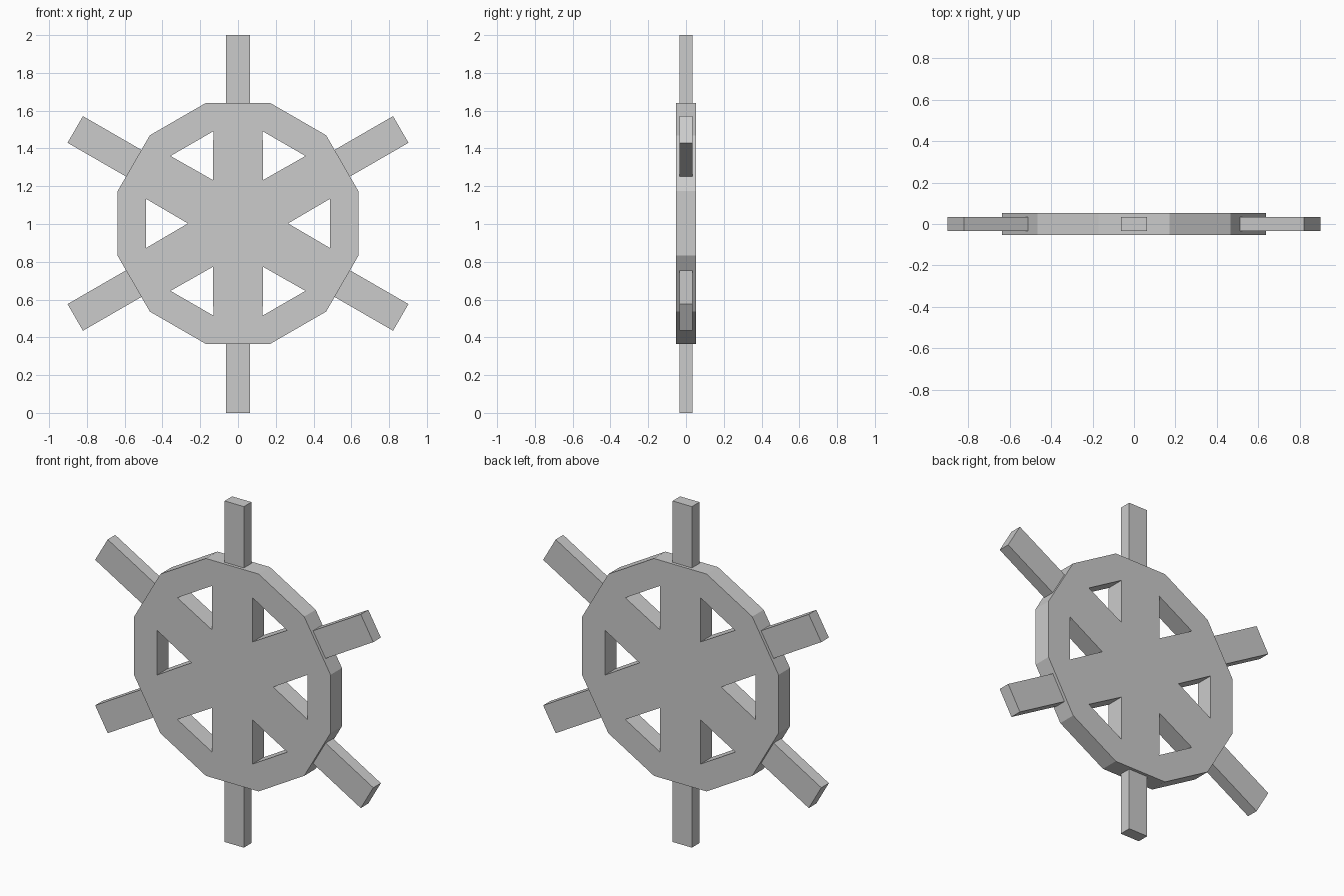
import bpy, bmesh
from math import radians, cos, sin
from mathutils import Matrix, Vector

if "Cube" in bpy.data.objects:
    bpy.data.objects.remove(bpy.data.objects["Cube"])

CZ = 1.003          # wheel centre height
HALF = 0.053        # half thickness of the wheel


def finish(bm, name):
    bmesh.ops.recalc_face_normals(bm, faces=bm.faces)
    me = bpy.data.meshes.new(name)
    bm.to_mesh(me)
    bm.free()
    ob = bpy.data.objects.new(name, me)
    bpy.context.collection.objects.link(ob)
    return ob


# Twelve-sided wheel with six triangular openings
bm = bmesh.new()


def point(radius, degrees):
    a = radians(degrees)
    return bm.verts.new((radius * cos(a), -HALF, CZ + radius * sin(a)))


sectors = []
for k in range(6):
    a = 60 * k
    sectors.append((point(0.66, a - 15), point(0.66, a + 15),
                    point(0.505, a - 15), point(0.505, a + 15),
                    point(0.265, a)))
for k in range(6):
    o0, o1, i0, i1, apex = sectors[k]
    p0, _, j0, _, apex2 = sectors[(k + 1) % 6]
    bm.faces.new((o0, o1, i1, i0))          # rim outside an opening
    bm.faces.new((o1, p0, j0, i1))          # rim at a spoke
    bm.faces.new((apex, i1, j0, apex2))     # spoke
bm.faces.new([s[4] for s in sectors])       # hub
ext = bmesh.ops.extrude_face_region(bm, geom=bm.faces[:], use_keep_orig=True)
bmesh.ops.translate(bm, vec=(0, 2 * HALF, 0),
                    verts=[g for g in ext["geom"] if isinstance(g, bmesh.types.BMVert)])
finish(bm, "wheel")


# Handles sticking out of the rim
def handle(name, degrees, width, end):
    start = 0.58
    bm = bmesh.new()
    mat = (Matrix.Translation((0, 0, CZ))
           @ Matrix.Rotation(-radians(degrees), 4, 'Y')
           @ Matrix.Translation(((start + end) / 2, 0, 0))
           @ Matrix.Diagonal((end - start, 0.07, width, 1)))
    bmesh.ops.create_cube(bm, size=1, matrix=mat)
    finish(bm, name)


for k, deg in enumerate((30, 90, 150, 210, 270, 330)):
    if deg == 90:
        handle("handle_top", deg, 0.125, 2 - CZ)
    elif deg == 270:
        handle("handle_bottom", deg, 0.125, CZ)
    else:
        handle(f"handle_{k}", deg, 0.163, 0.995)
